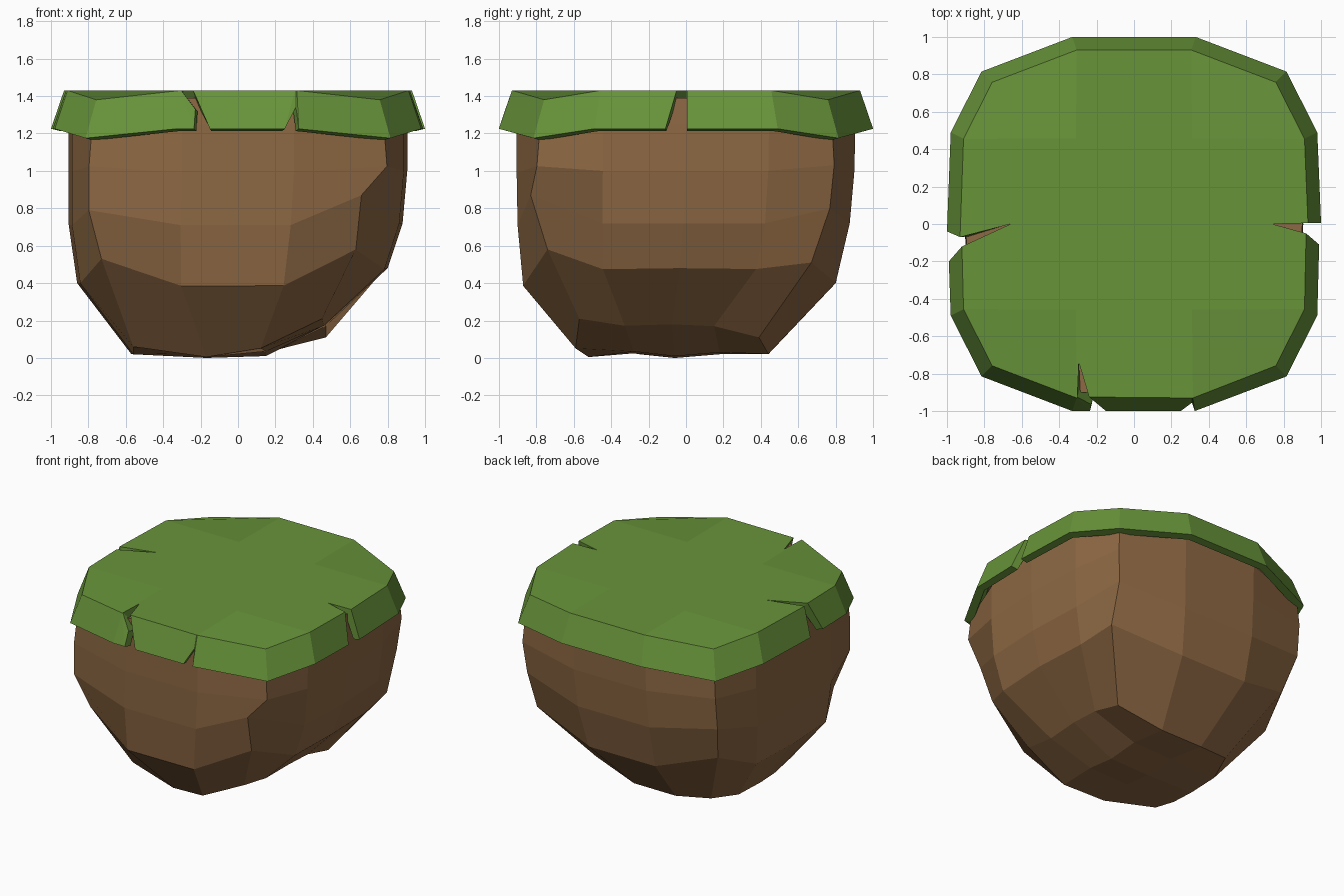
import bpy, bmesh

if "Cube" in bpy.data.objects:
    bpy.data.objects.remove(bpy.data.objects["Cube"])


def material(name, rgb):
    m = bpy.data.materials.new(name)
    m.diffuse_color = (*rgb, 1)
    m.use_nodes = True
    m.node_tree.nodes["Principled BSDF"].inputs["Base Color"].default_value = m.diffuse_color
    return m


def finish(bm, name, mat):
    bmesh.ops.recalc_face_normals(bm, faces=bm.faces)
    me = bpy.data.meshes.new(name)
    bm.to_mesh(me)
    bm.free()
    me.materials.append(mat)
    ob = bpy.data.objects.new(name, me)
    bpy.context.collection.objects.link(ob)
    return ob


soil = material("soil brown", (0.268, 0.138, 0.056))
grass = material("grass green", (0.138, 0.296, 0.042))

# shared 14-sided rounded-square outline, counter-clockwise from front left
CORNER = 0.815
right_half = [(0.33, -1), (CORNER, -CORNER), (0.98, -0.49), (1, 0),
              (0.98, 0.49), (CORNER, CORNER), (0.33, 1)]
left_half = [(-x, y) for x, y in reversed(right_half)]
outline = left_half[-1:] + right_half + left_half[:-1]
FRONT_RIGHT, BACK_RIGHT, BACK_LEFT, FRONT_LEFT = 2, 6, 9, 13


def is_corner(u):
    return abs(u[0]) == CORNER and abs(u[1]) == CORNER


# --- soil body: lopsided rings that taper toward the ground
# left, right, front, back extents; their heights; corner roundness; corner lift
rings = [
    (-.90, .90, -.90, .90, 1.39, 1.39, 1.39, 1.39, .79, -.07),
    (-.905, .905, -.905, .905, 1.25, 1.25, 1.25, 1.25, .865, -.05),
    (-.905, .905, -.905, .90, 1.00, 1.00, 0.99, 1.00, .88, .03),
    (-.905, .88, -.90, .875, 0.71, 0.72, 0.71, 0.72, .88, .08),
    (-.86, .80, -.87, .80, 0.40, 0.48, 0.385, 0.40, .85, .13),
    (-.57, .47, -.59, .44, 0.02, 0.18, 0.05, 0.02, .95, 0),
]
# points broken out of the regular shape, by ring and outline point
chips = {
    (3, FRONT_RIGHT): (.66, -.83, .87), (4, FRONT_RIGHT): (.63, -.74, .58),
    (4, BACK_RIGHT): (.76, .67, .51), (4, FRONT_LEFT): (-.73, -.70, .53),
    (5, FRONT_RIGHT): (.45, -.57, .21), (5, BACK_RIGHT): (.47, .39, .11),
    (5, BACK_LEFT): (-.48, .39, .05), (5, FRONT_LEFT): (-.56, -.44, .06),
    (5, 0): (-.17, -.52, .005), (5, 5): (.47, .15, .17), (5, 12): (-.56, -.25, .02),
}

bm = bmesh.new()
loops = []
for i, (l, r, f, b, zl, zr, zf, zb, k, lift) in enumerate(rings):
    loop = []
    for j, (ux, uy) in enumerate(outline):
        corner = is_corner((ux, uy))
        s = k / CORNER if corner else 1
        x = (l + r) / 2 + ux * s * (r - l) / 2
        y = (f + b) / 2 + uy * s * (b - f) / 2
        wx, wy = ux ** 4, uy ** 4
        z = (wx * (zr if ux > 0 else zl) + wy * (zb if uy > 0 else zf)) / (wx + wy)
        z += lift if corner else 0
        loop.append(bm.verts.new(chips.get((i, j), (x, y, z))))
    loops.append(loop)
n = len(outline)
for a, b in zip(loops, loops[1:]):
    for j in range(n):
        k = (j + 1) % n
        bm.faces.new((a[j], a[k], b[k], b[j]))
bm.faces.new(loops[0])

# uneven underside: a 3 x 4 grid spanning the lowest ring
low = loops[-1]
grid = [[low[13], low[0], low[1], low[2]]]
for step, (y, z) in enumerate([(-.28, .025), (-.06, 0), (.18, .02)]):
    grid.append([low[12 - step], bm.verts.new((-.17, y, z)),
                 bm.verts.new((.15, y, z + .01)), low[3 + step]])
grid.append([low[9], low[8], low[7], low[6]])
for ra, rb in zip(grid, grid[1:]):
    for c in range(3):
        bm.faces.new((ra[c], ra[c + 1], rb[c + 1], rb[c]))
finish(bm, "soil_body", soil)

# --- grass cap: a thin shell through stations of (top x, top y, rim x, rim y, rim z)
LOW = 1.225


def plain(u):
    return (u[0] * .93, u[1] * .93, u[0], u[1], 1.175 if is_corner(u) else LOW)


# clefts in the rim, keyed by the outline point they replace; a pair is a cleft tip
clefts = {
    (-0.33, -1): [plain((-0.33, -1)), (-.306, -.93, -.235, -1, LOW),
                  (-.303, -.925, -.228, -.965, 1.33), (-.295, -.74),
                  (-.24, -.925, -.15, -1, LOW)],
    (0.33, -1): [(.305, -.93, .25, -1, LOW), (.31, -.93, .31, -.955, 1.34),
                 (.315, -.93, .325, -1, LOW)],
    (1, 0): [(.92, -.05, .99, -.11, LOW), (.74, 0), (.93, .005, 1, .005, LOW)],
    (-1, 0): [(-.93, -.07, -1, -.04, LOW), (-.66, 0), (-.92, -.12, -.99, -.20, LOW)],
}

bm = bmesh.new()
columns, core, corners = [], [], []
for u in outline:
    for st in clefts.get(u, [plain(u)]):
        tx, ty = st[:2]
        zt = 1.38 if is_corner(u) else 1.43
        top = bm.verts.new((tx, ty, zt))
        if len(st) == 2:
            columns.append((top, bm.verts.new((tx, ty, 1.38))))
        else:
            ox, oy, oz = st[2:]
            columns.append((top, bm.verts.new((ox, oy, oz)),
                            bm.verts.new((ox * .95, oy * .95, oz - .012)),
                            bm.verts.new((tx * .95, ty * .95, zt - .05))))
        if is_corner(u):  # sloping corner panel meets the flat top here
            sx, sy = (1 if c > 0 else -1 for c in u)
            inner = bm.verts.new((sx * .31, sy * .456, 1.43))
            core.append(inner)
            corners.append((len(columns) - 1, inner))
        else:
            core.append(top)
m = len(columns)
for j in range(m):
    a, b = columns[j], columns[(j + 1) % m]
    if len(a) == len(b):                 # rim, lip and inner side
        for k in range(3):
            bm.faces.new((a[k], a[k + 1], b[k + 1], b[k]))
    else:                                # cut end of the shell, slit through the top
        bm.faces.new(a if len(a) == 4 else b)
        bm.faces.new((a[0], a[-1], b[-1], b[0]))
bm.faces.new(core)
for j, inner in corners:
    bm.faces.new((columns[j - 1][0], columns[j][0], columns[(j + 1) % m][0], inner))
bm.faces.new([c[-1] for c in columns])   # hidden face resting on the soil
finish(bm, "grass_cap", grass)
